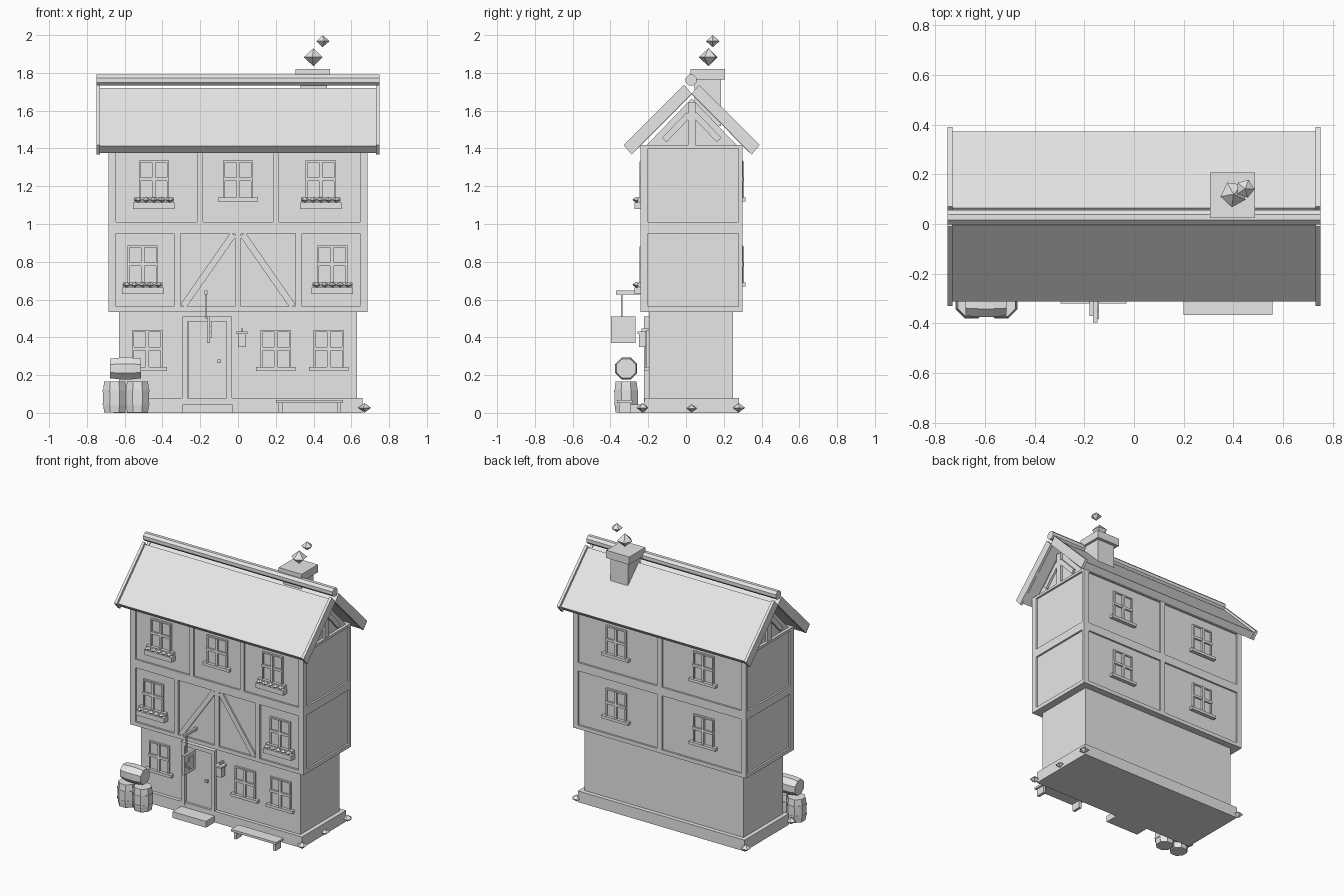
import bpy, bmesh
from math import pi
from mathutils import Vector, Matrix

cube = bpy.data.objects.get("Cube")
if cube:
    bpy.data.objects.remove(cube, do_unlink=True)

grey = bpy.data.materials.new("plain_grey")
grey.use_nodes = True
grey.diffuse_color = (0.8, 0.8, 0.8, 1)
grey.node_tree.nodes["Principled BSDF"].inputs["Base Color"].default_value = (0.8, 0.8, 0.8, 1)

MID = 0.03            # depth of the ridge line
FRONT, BACK = -0.24, 0.30


def finish(name, bm):
    bmesh.ops.recalc_face_normals(bm, faces=bm.faces)
    mesh = bpy.data.meshes.new(name)
    bm.to_mesh(mesh)
    bm.free()
    mesh.materials.append(grey)
    obj = bpy.data.objects.new(name, mesh)
    bpy.context.scene.collection.objects.link(obj)
    return obj


def box(name, x0, x1, y0, y1, z0, z1):
    bm = bmesh.new()
    size = Matrix.Diagonal((x1 - x0, y1 - y0, z1 - z0, 1))
    spot = Matrix.Translation(((x0 + x1) / 2, (y0 + y1) / 2, (z0 + z1) / 2))
    bmesh.ops.create_cube(bm, size=1, matrix=spot @ size)
    return finish(name, bm)


def profile_x(name, points, x0, x1):
    """Extrude a (y, z) outline along x."""
    bm = bmesh.new()
    face = bm.faces.new([bm.verts.new((x0, y, z)) for y, z in points])
    new = bmesh.ops.extrude_face_region(bm, geom=[face])["geom"]
    moved = [v for v in new if isinstance(v, bmesh.types.BMVert)]
    bmesh.ops.translate(bm, verts=moved, vec=(x1 - x0, 0, 0))
    return finish(name, bm)


def bar(name, a, b, width, depth, flat):
    """Rectangular timber from a to b; flat is the direction of its depth."""
    a, b, flat = Vector(a), Vector(b), Vector(flat)
    along = b - a
    side = along.normalized().cross(flat)
    turn = Matrix((side * width, flat * depth, along)).transposed().to_4x4()
    bm = bmesh.new()
    bmesh.ops.create_cube(bm, size=1, matrix=Matrix.Translation((a + b) / 2) @ turn)
    return finish(name, bm)


def gem(name, spot, radius, height, turn=0.3):
    """Eight-faced pointed lump."""
    bm = bmesh.new()
    spin = Matrix.Translation(spot) @ Matrix.Rotation(turn, 4, 'Z')
    for sign in (1, -1):
        bmesh.ops.create_cone(bm, segments=5, radius1=radius, radius2=0, depth=height,
                              matrix=spin @ Matrix.Diagonal((1, 1, sign, 1))
                              @ Matrix.Translation((0, 0, height / 2)))
    bmesh.ops.remove_doubles(bm, verts=bm.verts, dist=0.0005)
    return finish(name, bm)


def drum(name, centre, rings, axis='Z'):
    """Eight-sided turned shape from (height, radius) rings."""
    bm = bmesh.new()
    loops = []
    for h, r in rings:
        made = bmesh.ops.create_circle(bm, segments=8, radius=r,
                                       matrix=Matrix.Translation((0, 0, h)) @ Matrix.Rotation(pi / 8, 4, 'Z'))
        loops.append(made["verts"])
    for low, high in zip(loops, loops[1:]):
        for i in range(8):
            j = (i + 1) % 8
            bm.faces.new((low[i], low[j], high[j], high[i]))
    bm.faces.new(loops[0])
    bm.faces.new(loops[-1])
    turn = Matrix.Rotation(pi / 2, 4, 'Y') if axis == 'X' else Matrix()
    bm.transform(Matrix.Translation(centre) @ turn)
    return finish(name, bm)


def window(name, x, wall, z, out=-1, planter=False):
    """Four-pane window; z is its lower edge, out its facing along y."""
    def part(kind, x0, x1, depth, z0, z1):
        y0, y1 = sorted((wall - out * 0.005, wall + out * depth))
        box(name + kind, x + x0, x + x1, y0, y1, z + z0, z + z1)
    part("_glass", -0.075, 0.075, 0.006, 0, 0.19)
    part("_mullion", -0.009, 0.009, 0.02, 0, 0.19)
    part("_crossbar", -0.08, 0.08, 0.018, 0.088, 0.106)
    for s in (-0.08, 0.07):
        part("_jamb", s, s + 0.01, 0.014, 0, 0.195)
    part("_head", -0.08, 0.08, 0.014, 0.185, 0.195)
    part("_sill", -0.105, 0.105, 0.027, -0.02, 0)
    if planter:
        part("_flower_box", -0.11, 0.11, 0.045, -0.06, -0.025)
        for i in range(5):
            gem(name + "_flower", (x - 0.084 + i * 0.042, wall + out * 0.035, z - 0.012),
                0.023, 0.016, i)


# Base and ground floor
box("foundation", -0.66, 0.66, -0.22, 0.28, 0, 0.08)
box("ground_floor", -0.63, 0.63, -0.195, 0.25, 0.07, 0.54)
for x in (-0.67, 0.67):
    for y in (-0.23, 0.28):
        gem("corner_stone", (x, y, 0.027), 0.034, 0.025, x + y)
gem("side_stone", (0.67, MID, 0.024), 0.03, 0.02)

# Upper floors with timber frame
box("upper_floors", -0.672, 0.672, FRONT + 0.013, BACK - 0.013, 0.54, 1.41)
for z0, z1 in ((0.535, 0.562), (0.95, 1.01), (1.4, 1.418)):
    box("floor_beam", -0.685, 0.685, FRONT, BACK, z0, z1)
for s in (-1, 1):
    x0, x1 = sorted((s * 0.645, s * 0.685))
    box("front_corner_post", x0, x1, FRONT, -0.2, 0.535, 1.41)
    box("back_corner_post", x0, x1, BACK - 0.022, BACK, 0.535, 1.41)
    x0, x1 = sorted((s * 0.185, s * 0.215))
    box("upper_front_post", x0, x1, FRONT, -0.2, 1.0, 1.41)
    x0, x1 = sorted((s * 0.305, s * 0.34))
    box("middle_front_post", x0, x1, FRONT, -0.2, 0.55, 0.96)
    bar("front_brace", (s * 0.29, -0.23, 0.565), (s * 0.025, -0.23, 0.945), 0.035, 0.016, (0, 1, 0))
box("front_king_post", -0.017, 0.017, FRONT, -0.2, 0.55, 0.96)
box("back_centre_post", -0.02, 0.02, BACK - 0.02, BACK, 0.55, 1.41)

# Gables
profile_x("gable_wall", [(FRONT + 0.015, 1.4), (MID, 1.665), (BACK - 0.015, 1.4)], -0.665, 0.665)
for s in (-1, 1):
    x = s * 0.67
    box("gable_post", x - 0.012, x + 0.012, MID - 0.02, MID + 0.02, 1.41, 1.645)
    for d in (-1, 1):
        bar("gable_strut", (x, MID + d * 0.145, 1.445), (x, MID + d * 0.015, 1.58), 0.033, 0.022, (1, 0, 0))

# Roof slabs, barge boards and ridge
slab = [(-0.312, 1.412), (-0.005, 1.72), (0.03, 1.686), (-0.277, 1.377)]
board = [(-0.33, 1.418), (-0.01, 1.737), (0.03, 1.69), (-0.288, 1.368)]
for d in (1, -1):
    def flip(points):
        return [(MID + d * (y - MID), z) for y, z in points]
    profile_x("roof_slab", flip(slab), -0.735, 0.735)
    for s in (-1, 1):
        profile_x("barge_board", flip(board), *sorted((s * 0.73, s * 0.75)))
drum("ridge_roll", (0, MID - 0.003, 1.762), [(-0.75, 0.031), (0.75, 0.031)], 'X')

# Chimney and smoke
box("chimney", 0.33, 0.47, 0.045, 0.185, 1.52, 1.78)
box("chimney_cap", 0.305, 0.487, 0.025, 0.207, 1.765, 1.82)
gem("smoke_low", (0.4, 0.12, 1.883), 0.053, 0.048, 0.5)
gem("smoke_high", (0.447, 0.142, 1.968), 0.038, 0.032, 0.9)

# Windows
for x in (-0.445, 0, 0.438):
    window("top_window", x, -0.227, 1.14, planter=x != 0)
for x in (-0.505, 0.5):
    window("middle_window", x, -0.227, 0.69, planter=True)
for x in (-0.48, 0.2, 0.48):
    window("ground_window", x, -0.195, 0.243)
for x in (-0.345, 0.345):
    for z in (0.69, 1.14):
        window("back_window", x, BACK - 0.013, z, out=1)

# Door and step
box("door", -0.265, -0.06, -0.205, -0.19, 0.06, 0.485)
for x in (-0.295, -0.06):
    box("door_jamb", x, x + 0.028, -0.222, -0.19, 0.06, 0.51)
box("door_head", -0.295, -0.032, -0.222, -0.19, 0.483, 0.51)
box("door_knob", -0.108, -0.09, -0.222, -0.2, 0.265, 0.283)
box("doorstep", -0.295, -0.03, -0.32, -0.215, 0, 0.045)

# Hanging sign with a mug shape
box("sign_arm", -0.178, -0.162, -0.37, -0.2, 0.628, 0.648)
box("sign_rod", -0.174, -0.166, -0.344, -0.336, 0.5, 0.635)
box("sign_board", -0.165, -0.147, -0.396, -0.268, 0.37, 0.51)
box("mug_body", -0.15, -0.14, -0.348, -0.3, 0.397, 0.483)
box("mug_handle", -0.15, -0.14, -0.382, -0.345, 0.422, 0.457)

# Wall lantern
box("lantern", 0.0, 0.043, -0.25, -0.208, 0.35, 0.42)
box("lantern_cap", -0.008, 0.05, -0.258, -0.2, 0.418, 0.43)
box("lantern_arm", 0.016, 0.027, -0.236, -0.19, 0.43, 0.447)

# Bench
box("bench_seat", 0.2, 0.557, -0.365, -0.28, 0.052, 0.068)
for x in (0.215, 0.525):
    box("bench_leg", x, x + 0.02, -0.355, -0.29, 0, 0.055)

# Barrels
half = [(-0.082, 0.06), (-0.03, 0.067), (0.03, 0.067), (0.082, 0.06)]
for x in (-0.653, -0.532):
    drum("standing_barrel", (x, -0.317, 0.083), half)
    for z in (0.046, 0.116):
        drum("barrel_hoop", (x, -0.317, z), [(-0.005, 0.069), (0.005, 0.069)])
drum("lying_barrel", (-0.595, -0.317, 0.235), [(h, r * 0.93) for h, r in half], 'X')
